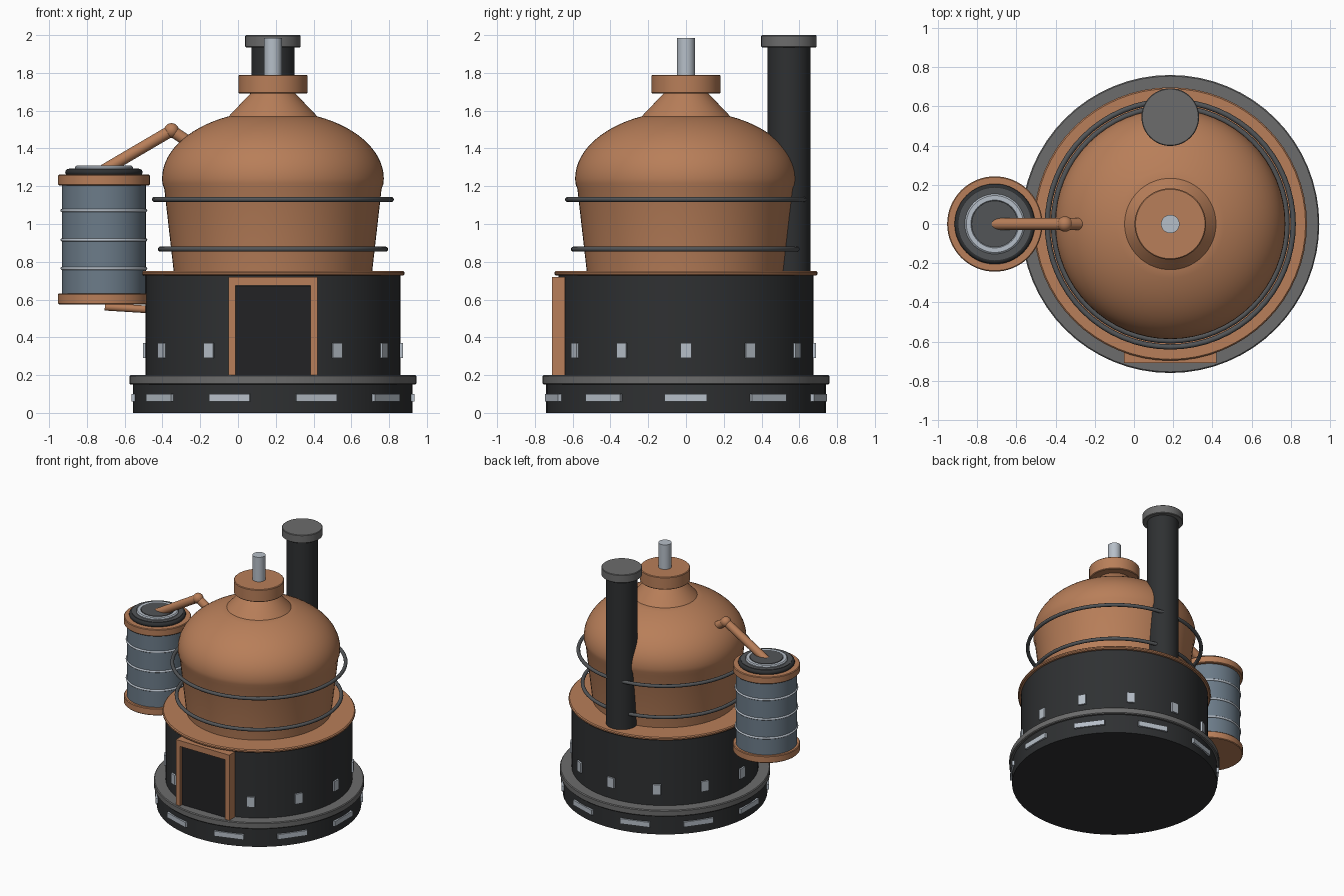
import bpy, bmesh, math
from mathutils import Vector, Matrix

if "Cube" in bpy.data.objects:
    bpy.data.objects.remove(bpy.data.objects["Cube"])

CX = 0.185          # axis of the main still
BX = -0.71          # axis of the condenser barrel


def material(name, rgb):
    m = bpy.data.materials.new(name)
    m.diffuse_color = (*rgb, 1)
    m.use_nodes = True
    m.node_tree.nodes["Principled BSDF"].inputs["Base Color"].default_value = m.diffuse_color
    return m


COPPER = material("copper", (0.48, 0.21, 0.10))
IRON = material("dark_iron", (0.028, 0.03, 0.032))
SOOT = material("soot_black", (0.016, 0.016, 0.018))
GREY = material("grey_iron", (0.15, 0.15, 0.15))
RING = material("ring_grey", (0.085, 0.09, 0.095))
BLUE = material("blue_steel", (0.15, 0.20, 0.25))
STEEL = material("bright_steel", (0.47, 0.52, 0.58))


def finish(name, bm, mat):
    bmesh.ops.recalc_face_normals(bm, faces=bm.faces)
    me = bpy.data.meshes.new(name)
    bm.to_mesh(me)
    bm.free()
    ob = bpy.data.objects.new(name, me)
    bpy.context.collection.objects.link(ob)
    me.materials.append(mat)
    bpy.ops.object.select_all(action='DESELECT')
    ob.select_set(True)
    bpy.context.view_layer.objects.active = ob
    bpy.ops.object.shade_smooth_by_angle(angle=math.radians(35))
    return ob


def lathe(name, profile, mat, x=CX, y=0, n=64):
    """Closed solid of revolution from (radius, z) points, capped at both ends."""
    bm = bmesh.new()
    rings = [[bm.verts.new((x + r * math.cos(math.tau * i / n),
                            y + r * math.sin(math.tau * i / n), z)) for i in range(n)]
             for r, z in profile]
    for a, b in zip(rings, rings[1:]):
        for i in range(n):
            j = (i + 1) % n
            bm.faces.new((a[i], a[j], b[j], b[i]))
    bm.faces.new(rings[0])
    bm.faces.new(rings[-1])
    return finish(name, bm, mat)


def disc(name, r, z0, z1, mat, x=CX, y=0, bevel=0.0, n=64):
    b = bevel
    prof = [(r, z0), (r, z1)] if not b else [(r - b, z0), (r, z0 + b), (r, z1 - b), (r - b, z1)]
    return lathe(name, prof, mat, x, y, n)


def hoop(name, major, minor, z, mat, x=CX):
    bpy.ops.mesh.primitive_torus_add(location=(x, 0, z), major_radius=major, minor_radius=minor,
                                     major_segments=64, minor_segments=12)
    ob = bpy.context.object
    ob.name = name
    ob.data.materials.append(mat)
    bpy.ops.object.shade_smooth()
    return ob


def rod(name, p, q, r, mat):
    p, q = Vector(p), Vector(q)
    d = q - p
    bm = bmesh.new()
    bmesh.ops.create_cone(bm, cap_ends=True, segments=24, radius1=r, radius2=r, depth=d.length,
                          matrix=Matrix.Translation((p + q) / 2) @ d.to_track_quat('Z', 'Y').to_matrix().to_4x4())
    return finish(name, bm, mat)


def boxes(name, items, mat):
    """Items are (matrix, size) pairs merged in one object."""
    bm = bmesh.new()
    for m, s in items:
        bmesh.ops.create_cube(bm, size=1, matrix=m @ Matrix.Diagonal((*s, 1)))
    return finish(name, bm, mat)


def around(angle, radius, z):
    return (Matrix.Translation((CX, 0, 0)) @ Matrix.Rotation(math.radians(angle), 4, 'Z')
            @ Matrix.Translation((0, -radius, z)))


# Base plinth with flange and slots
disc("base_plinth", 0.74, 0, 0.15, IRON)
disc("base_flange", 0.76, 0.15, 0.2, GREY, bevel=0.006)
boxes("base_slots", [(around(18 + 36 * i, 0.737, 0.08), (0.225, 0.025, 0.04)) for i in range(10)], STEEL)

# Furnace drum, studs and copper rim
disc("furnace_drum", 0.675, 0.2, 0.735, IRON)
boxes("furnace_studs", [(around(30 * i, 0.675, 0.33), (0.058, 0.025, 0.08)) for i in range(1, 12)], STEEL)
disc("furnace_rim", 0.697, 0.727, 0.751, COPPER, bevel=0.007)

# Furnace door
T = Matrix.Translation
boxes("door_panel", [(T((CX, -0.66, 0.435)), (0.41, 0.05, 0.47))], SOOT)
boxes("door_frame", [(T((CX + s * 0.217, -0.675, 0.46)), (0.036, 0.07, 0.52)) for s in (-1, 1)]
      + [(T((CX, -0.675, 0.697)), (0.47, 0.07, 0.046))], COPPER)

# Boiling pot: tapered wall running into an elliptical dome
dome = [(0.587 * math.cos(a), 1.24 + 0.36 * math.sin(a))
        for a in (math.radians(-4 + 70.4 * i / 16) for i in range(17))]
lathe("pot", [(0.525, 0.745), (0.575, 1.185)] + dome, COPPER)
lathe("pot_neck", [(0.237, 1.565), (0.225, 1.58), (0.115, 1.695)], COPPER)
disc("pot_cap", 0.182, 1.69, 1.79, COPPER, bevel=0.005)
disc("steam_pipe", 0.047, 1.78, 1.985, STEEL, n=32)
hoop("pot_hoop_lower", 0.596, 0.0135, 0.867, RING)
hoop("pot_hoop_upper", 0.627, 0.0135, 1.13, RING)

# Chimney
disc("chimney", 0.113, 0.74, 1.95, IRON, y=0.545, n=48)
disc("chimney_cap", 0.147, 1.935, 2.0, GREY, y=0.545, bevel=0.004, n=48)

# Condenser barrel
disc("barrel", 0.222, 0.6, 1.23, BLUE, x=BX)
disc("barrel_foot", 0.243, 0.575, 0.632, COPPER, x=BX, bevel=0.005)
disc("barrel_collar", 0.243, 1.205, 1.261, COPPER, x=BX, bevel=0.005)
for i, z in enumerate((0.765, 0.916, 1.072)):
    hoop(f"barrel_band_{i + 1}", 0.222, 0.008, z, STEEL, x=BX)
disc("barrel_lid", 0.185, 1.25, 1.295, RING, x=BX)
hoop("barrel_lid_seal", 0.187, 0.018, 1.274, IRON, x=BX)
lathe("barrel_lid_ring", [(0.153, 1.29), (0.153, 1.302), (0.145, 1.309), (0.122, 1.309), (0.115, 1.298)],
      STEEL, x=BX)
disc("barrel_lid_plate", 0.118, 1.29, 1.311, RING, x=BX)

# Vapour arm from pot to barrel, and outlet pipe back to the furnace
elbow = (-0.352, 0, 1.495)
rod("vapour_arm", (-0.71, 0, 1.285), elbow, 0.031, COPPER)
rod("vapour_inlet", elbow, (-0.24, 0, 1.42), 0.031, COPPER)
bpy.ops.mesh.primitive_uv_sphere_add(segments=24, ring_count=16, radius=0.039, location=elbow)
bpy.context.object.name = "vapour_elbow"
bpy.context.object.data.materials.append(COPPER)
bpy.ops.object.shade_smooth()
rod("outlet_pipe", (-0.705, 0, 0.562), (-0.45, 0, 0.546), 0.02, COPPER)
